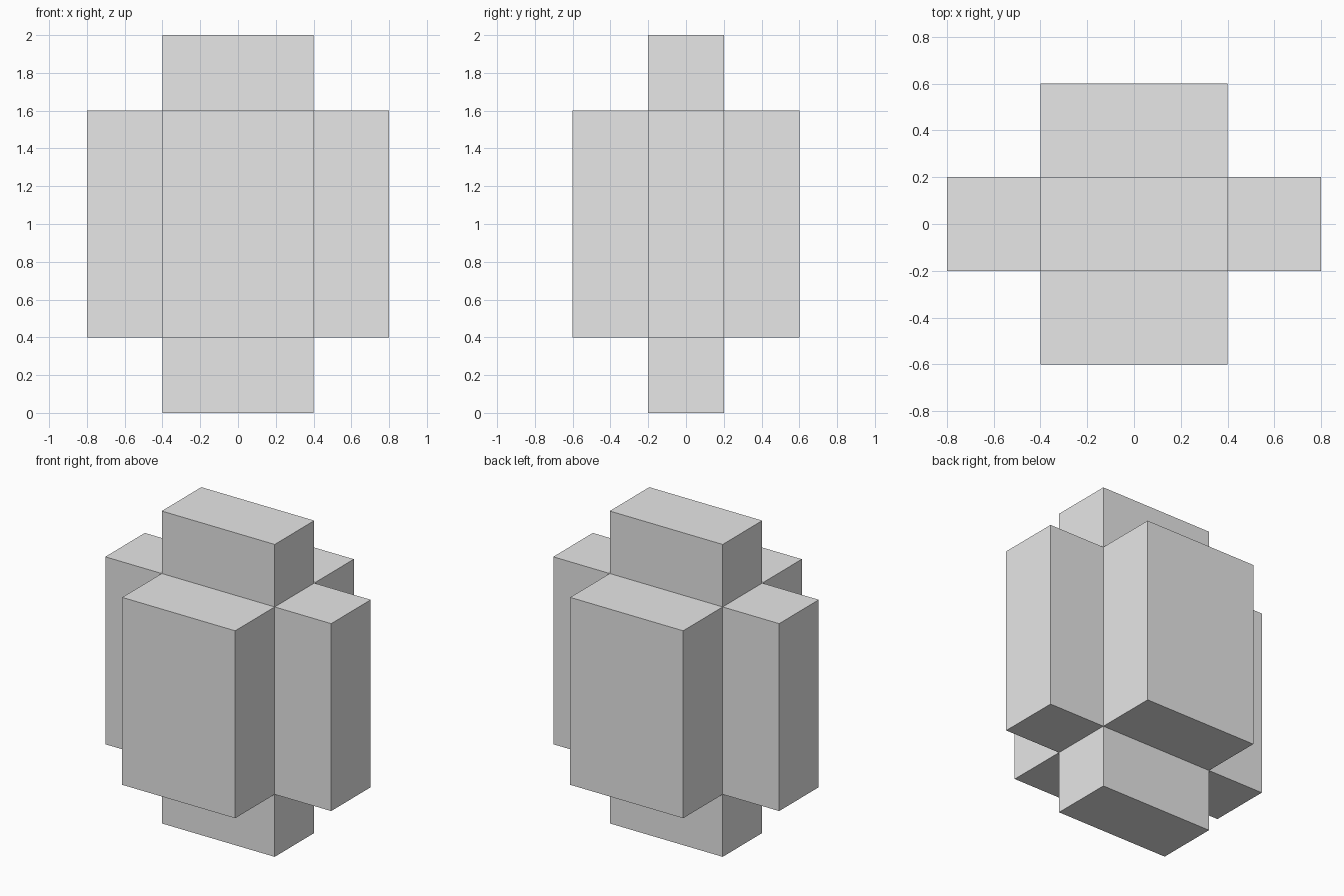
import bpy
import bmesh
from mathutils import Matrix

default = bpy.data.objects.get("Cube")
if default:
    bpy.data.objects.remove(default, do_unlink=True)

CORE = (0.8, 0.4, 1.2)   # width, depth, height of the central block
ARM = 0.4                # length of every arm

# Plain grey surface
grey = bpy.data.materials.new("plain_grey")
grey.use_nodes = True
colour = (0.8, 0.8, 0.8, 1.0)
grey.diffuse_color = colour
grey.node_tree.nodes["Principled BSDF"].inputs["Base Color"].default_value = colour

# Central block, standing one arm length above the ground
bm = bmesh.new()
centre = Matrix.Translation((0, 0, ARM + CORE[2] / 2))
bmesh.ops.create_cube(bm, size=1, matrix=centre @ Matrix.Diagonal((*CORE, 1)))
bm.normal_update()

# One arm pulled straight out of each of the six sides
arms = bmesh.ops.extrude_discrete_faces(bm, faces=bm.faces[:])["faces"]
for face in arms:
    face.normal_update()
    bmesh.ops.translate(bm, verts=face.verts[:], vec=face.normal * ARM)
bmesh.ops.recalc_face_normals(bm, faces=bm.faces[:])

mesh = bpy.data.meshes.new("six_armed_block")
bm.to_mesh(mesh)
bm.free()
mesh.materials.append(grey)
block = bpy.data.objects.new("six_armed_block", mesh)
bpy.context.scene.collection.objects.link(block)
